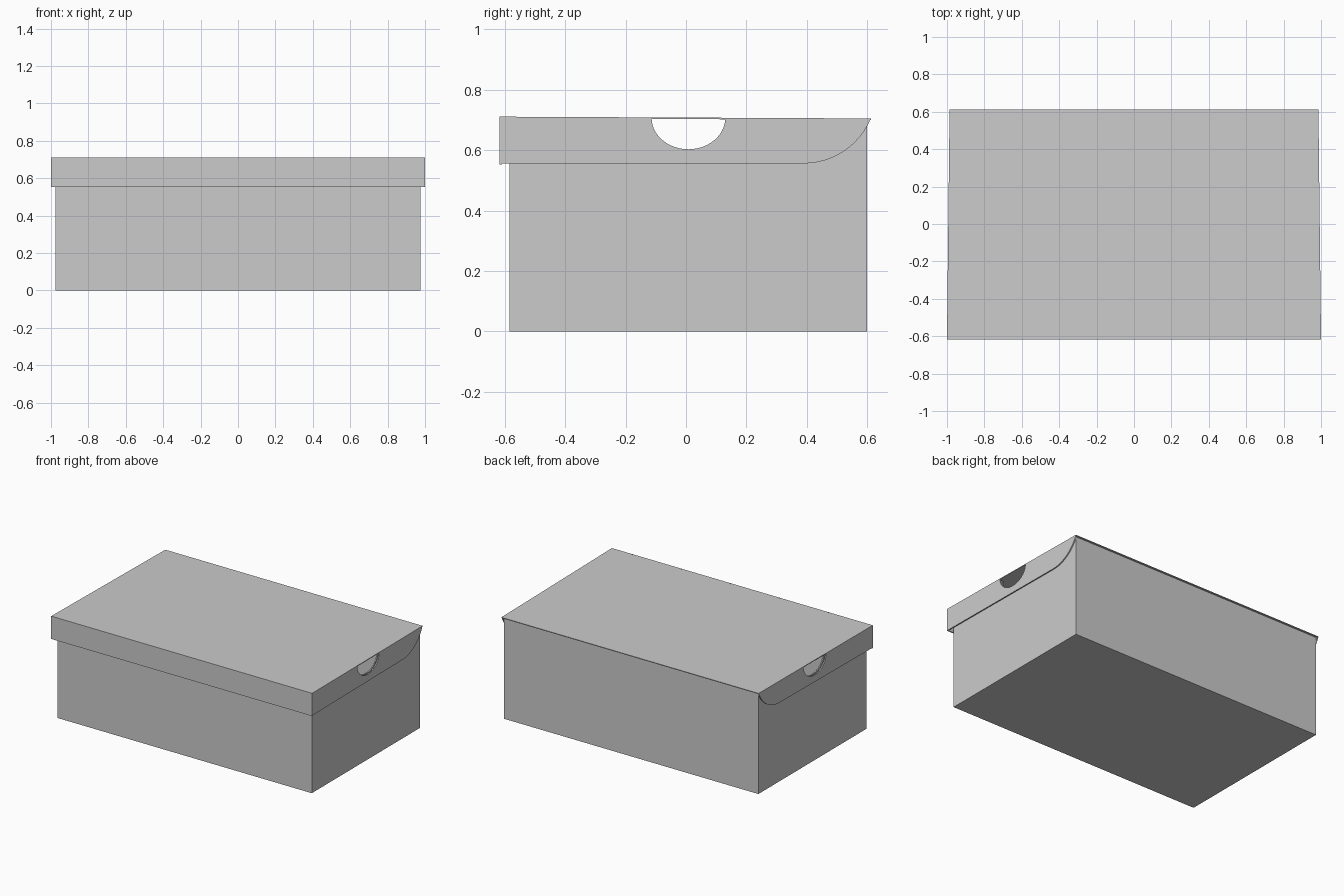
import bpy, bmesh, math
from mathutils import Vector

if "Cube" in bpy.data.objects:
    bpy.data.objects.remove(bpy.data.objects["Cube"])


def plate(name, pts, offset):
    """Flat cardboard panel: outline extruded by an offset vector."""
    bm = bmesh.new()
    face = bm.faces.new([bm.verts.new(p) for p in pts])
    new = bmesh.ops.extrude_face_region(bm, geom=[face], use_keep_orig=True)["geom"]
    moved = [v for v in new if isinstance(v, bmesh.types.BMVert)]
    bmesh.ops.translate(bm, verts=moved, vec=Vector(offset))
    bmesh.ops.recalc_face_normals(bm, faces=bm.faces)
    mesh = bpy.data.meshes.new(name)
    bm.to_mesh(mesh)
    bm.free()
    ob = bpy.data.objects.new(name, mesh)
    bpy.context.collection.objects.link(ob)
    return ob


def arc(cy, cz, ry, rz, a0, a1, n):
    """Points of an elliptical arc in the y-z plane, angles in degrees."""
    angles = [math.radians(a0 + (a1 - a0) * i / n) for i in range(n + 1)]
    return [(cy + ry * math.cos(a), cz + rz * math.sin(a)) for a in angles]


T = 0.008            # board thickness
BX = 0.975           # body half length
Y0, Y1 = -0.585, 0.60
TOP = 0.702

# Body: floor, front and back walls
plate("box_floor", [(-BX, Y0, 0), (BX, Y0, 0), (BX, Y1, 0), (-BX, Y1, 0)], (0, 0, T))
for name, y, t in (("box_front", Y0, T), ("box_back", Y1, -T)):
    plate(name, [(-BX, y, 0), (BX, y, 0), (BX, y, TOP), (-BX, y, TOP)], (0, t, 0))

# Body ends with half-round finger notch
end_outline = [(Y0, 0), (Y1, 0), (Y1, TOP)]
end_outline += arc(0.01, TOP, 0.125, 0.10, 0, -180, 24) + [(Y0, TOP)]

# Lid ends: notch at the top, curved cut toward the hinge
LF, LB = -0.617, 0.613
LOW, LTOP, LBACK = 0.556, 0.711, 0.705
lid_outline = [(LF, LTOP), (LF, LOW)]
lid_outline += arc(0.39, 0.796, 0.24, 0.24, -90, -22.3, 12)
lid_outline += arc(0.008, 0.707, 0.122, 0.104, 0, -180, 24)


def lid_x(y):
    """Lid narrows slightly toward the hinge."""
    return 1.0 - 0.014 * (y - LF) / (LB - LF)


for side, s in (("left", -1), ("right", 1)):
    plate(f"box_end_{side}", [(s * BX, y, z) for y, z in end_outline], (-s * T, 0, 0))
    plate(f"lid_end_{side}", [(s * lid_x(y), y, z) for y, z in lid_outline], (-s * T, 0, 0))

# Lid top and front lip
xb = lid_x(LB)
plate("lid_top", [(-1, LF, LTOP), (1, LF, LTOP), (xb, LB, LBACK), (-xb, LB, LBACK)],
      (0, 0, -0.005))
plate("lid_front", [(-1, LF, LOW - 0.003), (1, LF, LOW - 0.003), (1, LF, LTOP), (-1, LF, LTOP)],
      (0, T, 0))
